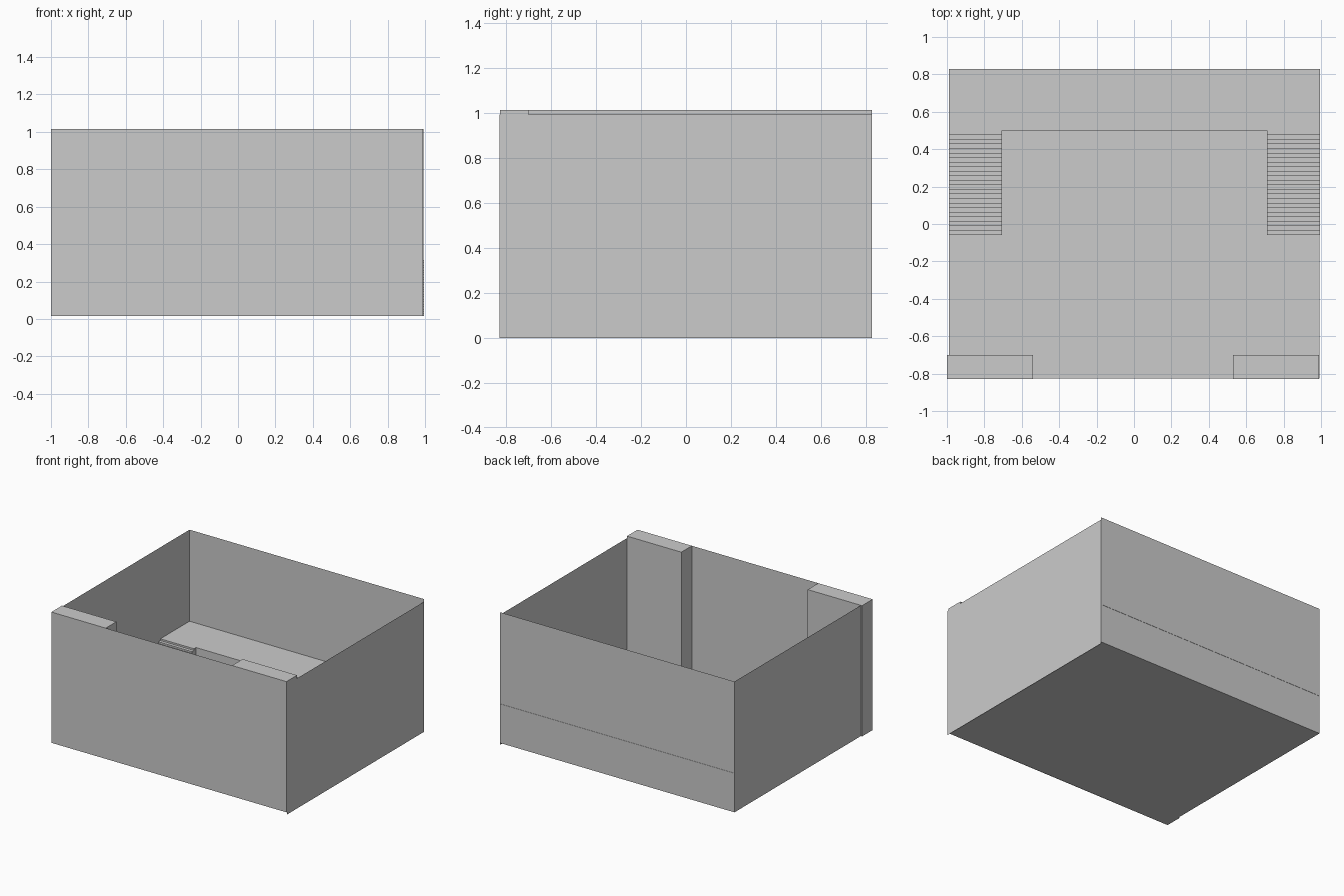
import bpy

if "Cube" in bpy.data.objects:
    bpy.data.objects.remove(bpy.data.objects["Cube"])

FLOOR, TOP, STAGE = 0.015, 1.015, 0.315


def mesh_object(name, verts, faces):
    mesh = bpy.data.meshes.new(name)
    mesh.from_pydata(verts, [], faces)
    mesh.update()
    obj = bpy.data.objects.new(name, mesh)
    bpy.context.collection.objects.link(obj)
    return obj


def panel(name, a, b, c, d):
    return mesh_object(name, [a, b, c, d], [(0, 1, 2, 3)])


def box(name, x0, x1, y0, y1, z0, z1):
    bpy.ops.mesh.primitive_cube_add(
        size=1, location=((x0 + x1) / 2, (y0 + y1) / 2, (z0 + z1) / 2))
    obj = bpy.context.object
    obj.name = name
    obj.scale = (x1 - x0, y1 - y0, z1 - z0)
    return obj


def wall(name, x0, y0, x1, y1, z0, z1):
    return panel(name, (x0, y0, z0), (x1, y1, z0), (x1, y1, z1), (x0, y0, z1))


def stairs(name, x0, x1, steps=23, y_low=-0.06, y_high=0.5):
    # stepped side profile, swept across the stair width
    tread = (y_high - y_low) / steps
    rise = (STAGE - FLOOR) / steps
    prof = [(y_low, FLOOR)]
    for i in range(steps):
        y, z = y_low + i * tread, FLOOR + (i + 1) * rise
        prof += [(y, z), (y + tread, z)]
    prof.append((y_high, FLOOR))
    n = len(prof)
    verts = [(x, y, z) for x in (x0, x1) for y, z in prof]
    faces = [(i, i + n, i + 1 + n, i + 1) for i in range(n - 2)]
    faces += [tuple(range(n)), tuple(reversed(range(n, 2 * n)))]
    return mesh_object(name, verts, faces)


# Room shell: thin floor and four walls, open at the top
panel("floor", (-0.99, -0.825, FLOOR), (0.993, -0.825, FLOOR),
      (0.993, 0.828, FLOOR), (-0.99, 0.828, FLOOR))
wall("front_wall", -0.995, -0.828, 0.99, -0.828, FLOOR, TOP)
wall("back_wall", 0.993, 0.828, -0.99, 0.828, FLOOR, TOP)
wall("left_wall", -0.99, 0.828, -0.99, -0.825, FLOOR, TOP)
wall("right_wall", 0.995, -0.83, 0.995, 0.828, 0.0, 0.995)

# Wide pillars inside the front corners
box("left_front_pillar", -1.0, -0.54, -0.828, -0.70, FLOOR, TOP)
box("right_front_pillar", 0.53, 0.99, -0.828, -0.70, FLOOR, TOP)

# Raised stage across the back with its front face
panel("stage_top", (-0.99, 0.5, STAGE), (0.995, 0.5, STAGE),
      (0.995, 0.83, STAGE), (-0.99, 0.83, STAGE))
wall("stage_front", -0.99, 0.5, 0.995, 0.5, FLOOR, STAGE)

# Stair flights along both side walls
stairs("left_stairs", -0.99, -0.705)
stairs("right_stairs", 0.71, 0.995)
